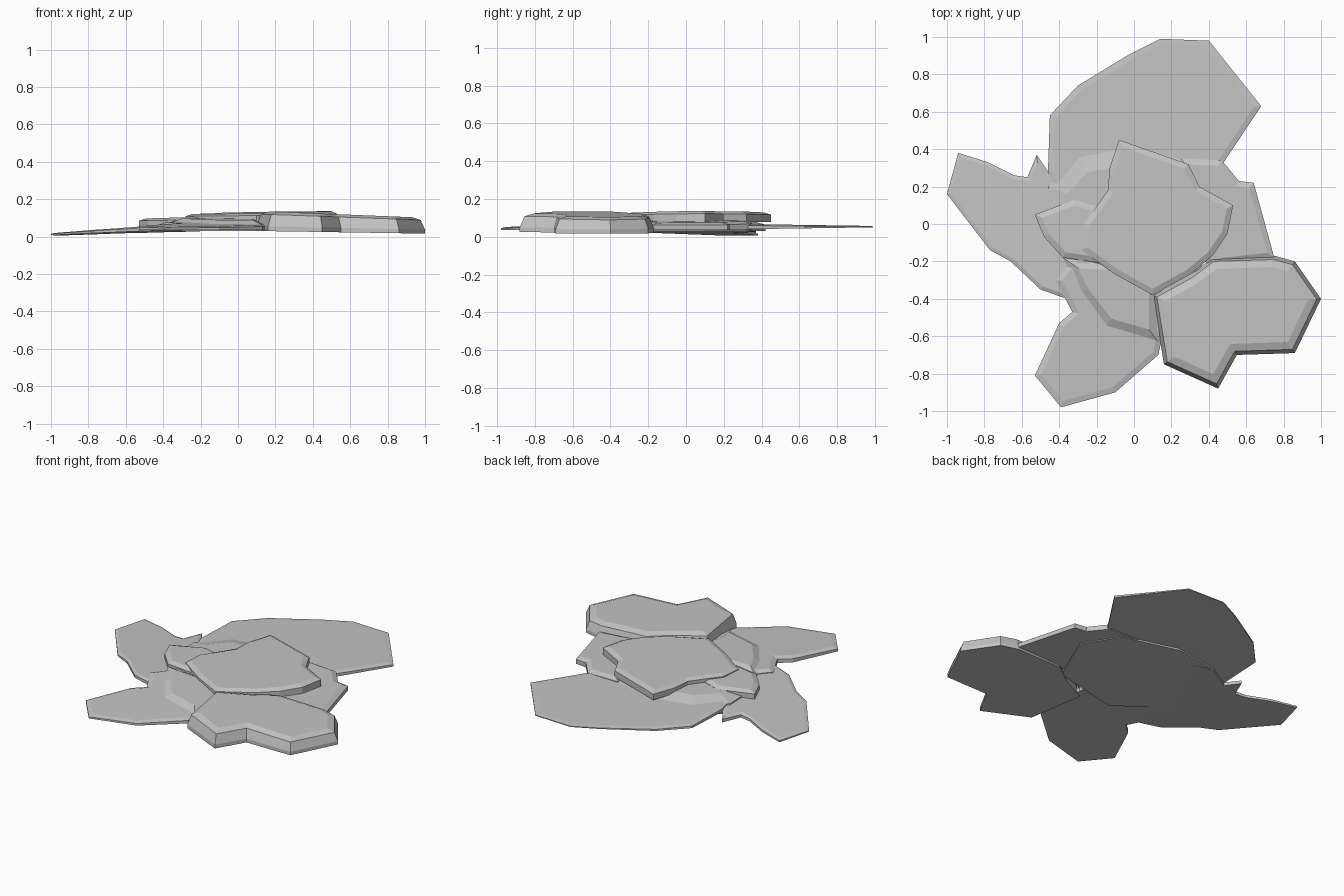
import bpy
import bmesh

default_cube = bpy.data.objects.get("Cube")
if default_cube:
    bpy.data.objects.remove(default_cube, do_unlink=True)

# One plain stone colour
stone = bpy.data.materials.new("grey stone")
stone.use_nodes = True
stone_colour = (.55, .55, .55, 1)
stone.diffuse_color = stone_colour
stone.node_tree.nodes["Principled BSDF"].inputs["Base Color"].default_value = stone_colour


def plane_height(plane, x, y):
    """Height of a tilted plane given as (height at centre, slope in x, slope in y)."""
    return plane[0] + plane[1] * x + plane[2] * y


def slab(name, outline, bottom, top, rim=.7, steps=((.03, 1),)):
    """Flat stone between two tilted planes. Each step insets the top and lifts it to a level."""
    bm = bmesh.new()
    lower = [bm.verts.new((x, y, 0)) for x, y in outline]
    upper = [bm.verts.new((x, y, rim)) for x, y in outline]
    bm.faces.new(list(reversed(lower)))
    cap = bm.faces.new(upper)
    for i in range(len(outline)):
        j = (i + 1) % len(outline)
        bm.faces.new((lower[i], lower[j], upper[j], upper[i]))
    bm.normal_update()
    for inset, level in steps:
        bmesh.ops.inset_region(bm, faces=[cap], thickness=inset, use_even_offset=True)
        for vert in cap.verts:
            vert.co.z = level
        bm.normal_update()

    # Turn the levels into real heights between the two planes
    for vert in bm.verts:
        low = plane_height(bottom, vert.co.x, vert.co.y)
        high = plane_height(top, vert.co.x, vert.co.y)
        vert.co.z = low + (high - low) * vert.co.z
    bmesh.ops.recalc_face_normals(bm, faces=bm.faces)
    mesh = bpy.data.meshes.new(name)
    bm.to_mesh(mesh)
    bm.free()
    mesh.materials.append(stone)
    stone_object = bpy.data.objects.new(name, mesh)
    bpy.context.collection.objects.link(stone_object)
    return stone_object


# Thin outer sheets that spread over the ground
slab("back_sheet",
     [(-.46, .28), (-.4, .05), (.3, 0), (.48, .33), (.68, .63), (.4, .98), (.14, .99),
      (-.02, .91), (-.3, .74), (-.45, .58)],
     bottom=(.035, 0, .015), top=(.072, 0, -.015))
slab("right_sheet",
     [(-1, .16), (-.77, -.14), (-.66, -.2), (-.5, -.35), (-.36, -.4), (-.1, -.3),
      (0, .3), (-.3, .37), (-.46, .28), (-.52, .37), (-.57, .25), (-.64, .26),
      (-.78, .33), (-.94, .38)],
     bottom=(.04, .03, -.015), top=(.085, .065, -.01), steps=((.02, 1),))
slab("front_sheet",
     [(-.53, -.81), (-.39, -.98), (-.1, -.9), (.13, -.7), (.2, -.38), (-.3, -.15),
      (-.42, -.3), (-.33, -.47), (-.4, -.53)],
     bottom=(.035, 0, 0), top=(.09, 0, .04))
slab("left_sheet",
     [(.2, 0), (.4, -.22), (.75, -.18), (.64, .22), (.56, .23), (.47, .34), (.25, .35)],
     bottom=(.035, 0, 0), top=(.095, -.03, 0))

# Raised shoulders around the middle
slab("middle_mound",
     [(-.46, .2), (-.45, -.1), (-.1, -.35), (.35, -.25), (.5, .1), (.36, .32),
      (0, .42), (-.3, .37)],
     bottom=(.03, 0, 0), top=(.092, .01, 0), rim=.55, steps=((.1, 1),))
slab("front_ridge",
     [(-.38, -.18), (-.29, -.37), (-.15, -.55), (.13, -.63), (.13, -.3), (-.1, -.2)],
     bottom=(.04, 0, 0), top=(.105, 0, .03), rim=.5, steps=((.05, 1),))
slab("right_ledge",
     [(-.53, .05), (-.48, -.07), (-.38, -.18), (-.1, -.22), (-.15, .08), (-.32, .13)],
     bottom=(.05, 0, 0), top=(.112, .03, 0), rim=.75, steps=((.03, 1),))

# Thick stone at the front left, with sloping sides and a soft upper edge
slab("front_left_block",
     [(.1, -.38), (.16, -.75), (.45, -.88), (.55, -.7), (.86, -.69), (1, -.4),
      (.86, -.2), (.75, -.17), (.42, -.18), (.3, -.27)],
     bottom=(.032, -.016, 0), top=(.141, -.04, 0), rim=.25, steps=((.02, .85), (.04, 1)))

# Highest stone lying across the centre
slab("top_stone",
     [(-.28, -.14), (-.1, -.27), (.1, -.38), (.3, -.27), (.42, -.17), (.5, -.05),
      (.53, .1), (.35, .2), (.29, .32), (-.08, .45), (-.13, .3), (-.14, .18),
      (-.21, .08), (-.27, 0)],
     bottom=(.078, 0, 0), top=(.126, .02, .01), rim=.75, steps=((.03, 1),))
